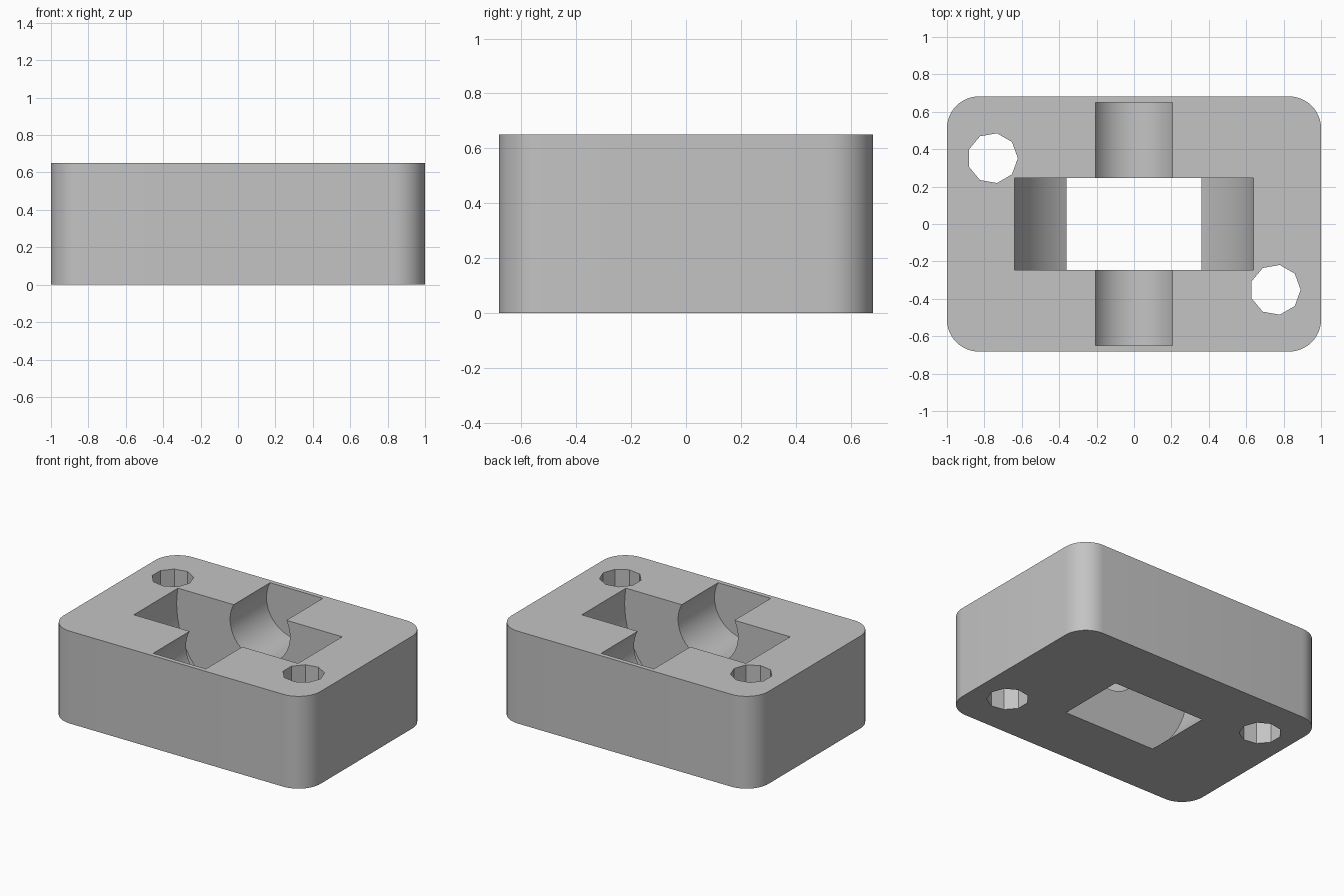
import bpy, bmesh
from math import radians

if "Cube" in bpy.data.objects:
    bpy.data.objects.remove(bpy.data.objects["Cube"], do_unlink=True)

WIDTH, DEPTH, HEIGHT = 2.0, 1.364, 0.65
AXIS_Z = 0.54  # shared centre height of the wheel and axle recesses

grey = bpy.data.materials.new("plain grey")
grey.use_nodes = True
colour = (0.55, 0.55, 0.55, 1)
grey.diffuse_color = colour
grey.node_tree.nodes["Principled BSDF"].inputs["Base Color"].default_value = colour


def cylinder(name, radius, length, sides, location, rotation=(0, 0, 0)):
    bpy.ops.mesh.primitive_cylinder_add(vertices=sides, radius=radius, depth=length,
                                        location=location, rotation=rotation)
    obj = bpy.context.object
    obj.name = name
    obj.hide_render = True
    obj.data.materials.append(grey)
    return obj


# Block with rounded upright corners
bm = bmesh.new()
bmesh.ops.create_cube(bm, size=1)
for v in bm.verts:
    v.co = (v.co.x * WIDTH, v.co.y * DEPTH, (v.co.z + 0.5) * HEIGHT)
upright = [e for e in bm.edges if abs(e.verts[0].co.z - e.verts[1].co.z) > 0.1]
bmesh.ops.bevel(bm, geom=upright, offset=0.17, segments=12, profile=0.5, affect='EDGES')
mesh = bpy.data.meshes.new("bearing_block")
bm.to_mesh(mesh)
bm.free()
block = bpy.data.objects.new("bearing_block", mesh)
bpy.context.collection.objects.link(block)
mesh.materials.append(grey)

# Recesses for the wheel and its axle, lying along y
along_y = (radians(90), 0, 0)
cutters = [
    cylinder("wheel_recess", 0.649, 0.49, 128, (0, 0, AXIS_Z), along_y),
    cylinder("axle_recess", 0.233, 1.30, 96, (0, 0, AXIS_Z), along_y),
]

# Nine-sided screw holes on opposite corners
for side in (-1, 1):
    cutter = cylinder("screw_hole", 0.135, 2, 9, (side * 0.756, -side * 0.352, HEIGHT / 2),
                      (0, 0, radians(-90)))
    cutters.append(cutter)

# Cut everything out of the block
bpy.ops.object.select_all(action='DESELECT')
block.select_set(True)
bpy.context.view_layer.objects.active = block
for cutter in cutters:
    cut = block.modifiers.new(cutter.name, 'BOOLEAN')
    cut.operation = 'DIFFERENCE'
    cut.solver = 'EXACT'
    cut.object = cutter
    bpy.ops.object.modifier_apply(modifier=cut.name)
for cutter in cutters:
    bpy.data.objects.remove(cutter, do_unlink=True)

bpy.ops.object.shade_smooth_by_angle(angle=radians(30))
